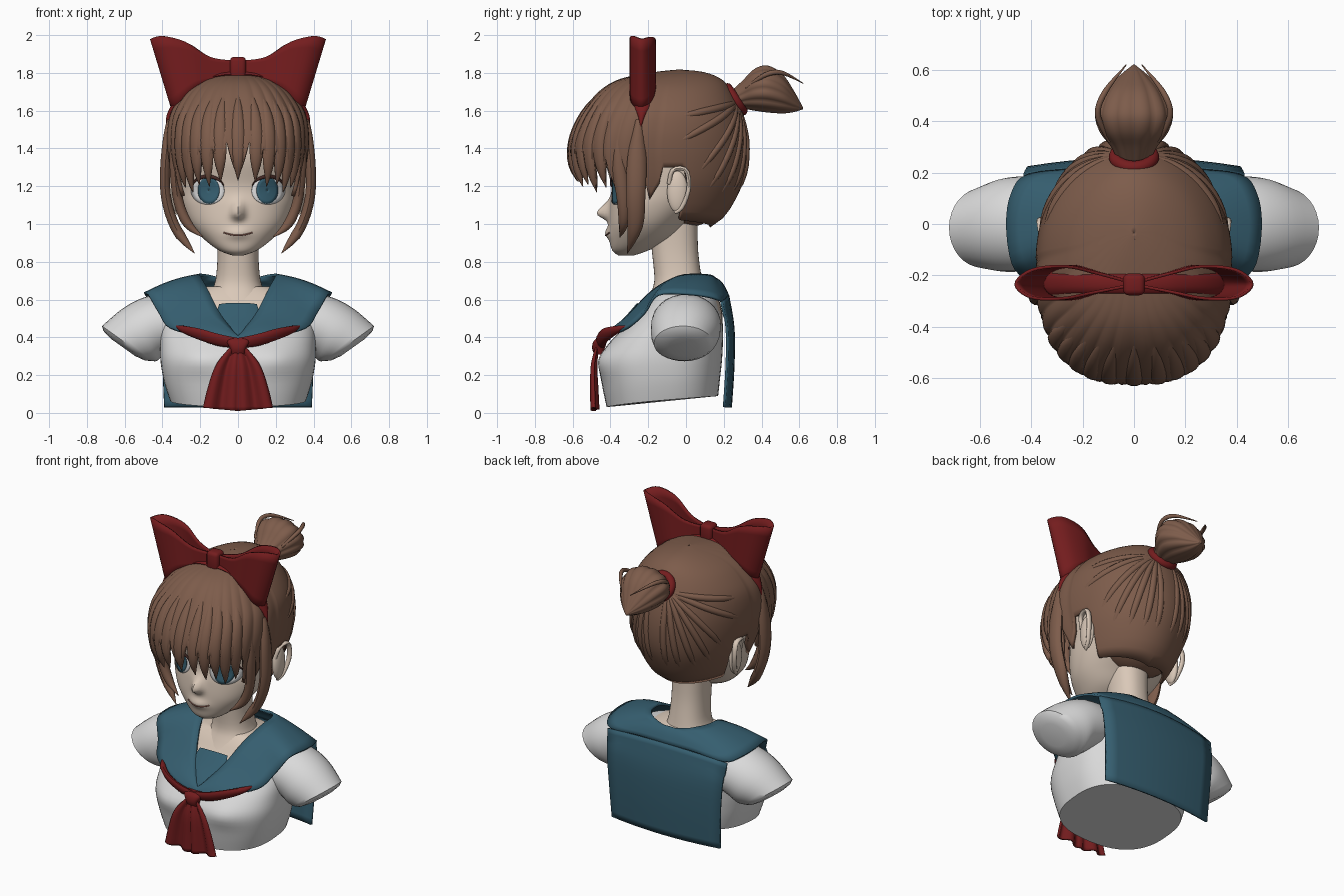
import bpy, bmesh, math
from mathutils import Vector
from mathutils.bvhtree import BVHTree

cube = bpy.data.objects.get("Cube")
if cube:
    bpy.data.objects.remove(cube, do_unlink=True)


def material(name, rgb):
    m = bpy.data.materials.new(name)
    m.use_nodes = True
    m.diffuse_color = (*rgb, 1)
    m.node_tree.nodes["Principled BSDF"].inputs["Base Color"].default_value = (*rgb, 1)
    return m


SKIN = material("skin", (0.70, 0.58, 0.48))
HAIR = material("brown hair", (0.205, 0.107, 0.07))
RED = material("red ribbon", (0.175, 0.012, 0.013))
BLUE = material("blue cloth", (0.036, 0.112, 0.16))
WHITE = material("white cloth", (0.70, 0.70, 0.70))
LASH = material("dark lash", (0.06, 0.022, 0.018))
LIP = material("lip line", (0.30, 0.13, 0.10))


def resample(keys, n):
    """Smooth curve through key tuples of any length."""
    k, m, out = [Vector(p) for p in keys], len(keys) - 1, []
    for i in range(n + 1):
        f = i / n * m
        j = min(int(f), m - 1)
        u = f - j
        a, b, c, d = k[max(j - 1, 0)], k[j], k[j + 1], k[min(j + 2, m)]
        out.append((b * 2 + (c - a) * u + (a * 2 - b * 5 + c * 4 - d) * u * u
                    + (b * 3 - a - c * 3 + d) * u ** 3) * 0.5)
    return out


def finish(ob, mirror=False, solid=0, angle=45):
    if mirror:
        ob.modifiers.new("mirror", "MIRROR").use_clip = True
    if solid:
        s = ob.modifiers.new("thickness", "SOLIDIFY")
        s.thickness, s.offset = solid, 0
    bpy.ops.object.select_all(action="DESELECT")
    ob.select_set(True)
    bpy.context.view_layer.objects.active = ob
    bpy.ops.object.shade_smooth_by_angle(angle=math.radians(angle))


def from_bmesh(name, bm, mat, **kw):
    bmesh.ops.recalc_face_normals(bm, faces=bm.faces)
    me = bpy.data.meshes.new(name)
    bm.to_mesh(me)
    bm.free()
    me.materials.append(mat)
    ob = bpy.data.objects.new(name, me)
    bpy.context.collection.objects.link(ob)
    finish(ob, **kw)
    return ob


def loft(name, rings, mat, caps=True, closed=True, **kw):
    bm = bmesh.new()
    rows = [[bm.verts.new(p) for p in r] for r in rings]
    n = len(rows[0])
    for a, b in zip(rows, rows[1:]):
        for i in range(n if closed else n - 1):
            j = (i + 1) % n
            bm.faces.new((a[i], a[j], b[j], b[i]))
    if caps and closed:
        bm.faces.new(rows[0])
        bm.faces.new(rows[-1])
    return from_bmesh(name, bm, mat, **kw)


def oval_point(t, z, rx, yf, yb, power=2.3):
    s, c = math.sin(t), math.cos(t)
    e = 2 / power
    return Vector((rx * math.copysign(abs(s) ** e, s),
                   (yf + yb) / 2 - (yb - yf) / 2 * math.copysign(abs(c) ** e, c), z))


def oval(key, n=64, power=2.3):
    return [oval_point(math.tau * i / n, *key, power) for i in range(n)]


def sweep(name, path, side, thick, mat, steps=16, n=10, **kw):
    """Flat tapered strand; path keys are x, y, z, half width."""
    pts, side, rings = resample(path, steps), Vector(side), []
    for i, p in enumerate(pts):
        tangent = (pts[min(i + 1, steps)] - pts[max(i - 1, 0)]).to_3d()
        normal = tangent.cross(side).normalized()
        w = max(p[3], 0.002)
        th = min(thick, w)
        rings.append([p.to_3d() + side * w * math.cos(a) + normal * th * math.sin(a)
                      for a in (math.tau * k / n for k in range(n))])
    loft(name, rings, mat, **kw)


def ball(name, centre, size, mat, **kw):
    bm = bmesh.new()
    bmesh.ops.create_uvsphere(bm, u_segments=32, v_segments=20, radius=1)
    for v in bm.verts:
        v.co = [c + s * q for c, s, q in zip(centre, size, v.co)]
    from_bmesh(name, bm, mat, **kw)


# Blouse body, with a sloped base, bust and skin inside the neckline
body = resample([(0.03, 0.36, -0.42, 0.17), (0.15, 0.392, -0.445, 0.18), (0.27, 0.41, -0.46, 0.19),
                 (0.36, 0.412, -0.415, 0.195), (0.45, 0.41, -0.33, 0.195), (0.54, 0.39, -0.245, 0.19),
                 (0.62, 0.33, -0.19, 0.165), (0.67, 0.18, -0.15, 0.12)], 28)
rings = [oval(k, power=2.6) for k in body]
for i, r in enumerate(rings):
    for p in r:
        p.z += 0.06 * (max(p.y + 0.42, 0) / 0.6) ** 0.7 * max(0, 1 - i / 8)
        if p.y < 0:
            p.y -= 0.02 * math.exp(-((abs(p.x) - 0.2) / 0.1) ** 2 - ((p.z - 0.28) / 0.07) ** 2)
torso = loft("blouse_body", rings, WHITE)
torso.data.materials.append(SKIN)
for f in torso.data.polygons:
    if f.center.z > 0.47 and abs(f.center.x) < 0.2:
        f.material_index = 1

# Short sleeves; keys are top x, z, bottom x, z, middle y, half depth
sleeve = []
for tx, tz, bx, bz, y, h in resample(
        [(0.32, 0.63, 0.34, 0.33, 0, 0.18), (0.47, 0.62, 0.40, 0.30, 0, 0.185),
         (0.60, 0.56, 0.43, 0.275, -0.005, 0.18), (0.72, 0.46, 0.46, 0.275, -0.015, 0.155)], 12):
    sleeve.append([Vector(((tx + bx) / 2 + (tx - bx) / 2 * math.sin(a), y + h * math.cos(a),
                           (tz + bz) / 2 + (tz - bz) / 2 * math.sin(a)))
                   for a in (math.tau * k / 32 for k in range(32))])
rim = sleeve[-1]
mid = sum(rim, Vector()) / len(rim)
for size, push in ((0.85, 0.012), (0.5, 0.02)):
    sleeve.append([mid + (p - mid) * size + Vector((push, 0, -push)) for p in rim])
loft("sleeves", sleeve, WHITE, mirror=True)

# Neck
loft("neck", [oval(k, 40) for k in resample(
    [(0.55, 0.19, -0.235, 0.11), (0.62, 0.155, -0.195, 0.1), (0.7, 0.12, -0.168, 0.085),
     (0.85, 0.108, -0.18, 0.065), (1.02, 0.115, -0.2, 0.06)], 16)], SKIN)

# Sailor collar: inner edge to outer edge, front to back
edges = resample([(0, -0.415, 0.40, 0, -0.44, 0.37), (0.05, -0.36, 0.46, 0.18, -0.41, 0.405),
                  (0.10, -0.29, 0.53, 0.36, -0.31, 0.45), (0.16, -0.17, 0.65, 0.42, -0.22, 0.53),
                  (0.20, -0.04, 0.72, 0.475, -0.15, 0.625), (0.20, 0.06, 0.73, 0.495, 0.0, 0.63),
                  (0.15, 0.13, 0.725, 0.475, 0.12, 0.615), (0.08, 0.155, 0.71, 0.41, 0.19, 0.595),
                  (0.04, 0.165, 0.705, 0.2, 0.212, 0.615), (0, 0.165, 0.705, 0, 0.222, 0.62)], 36)
grid = []
for e in edges:
    a, b = Vector(e[:3]), Vector(e[3:])
    grid.append([a.lerp(b, s / 6) + Vector((0, 0, 0.014 * math.sin(math.pi * s / 6))) for s in range(7)])
loft("collar", grid, BLUE, closed=False, mirror=True, solid=0.014)
flap = []
for z, y, w in resample([(0.62, 0.222, 0.43), (0.45, 0.25, 0.415), (0.25, 0.25, 0.40), (0.03, 0.236, 0.39)], 12):
    flap.append([Vector((x * w, y - 0.034 * x * x, z - 0.03 * x * x * (z > 0.5))) for x in (0, 0.2, 0.4, 0.6, 0.8, 1)])
loft("collar_back_flap", flap, BLUE, closed=False, mirror=True, solid=0.014)
sweep("collar_inset", [(0, -0.25, 0.575, 0.10), (0, -0.315, 0.5, 0.115), (0, -0.375, 0.44, 0.07),
                       (0, -0.415, 0.39, 0.03)], (1, 0, 0), 0.012, BLUE)

# Neck scarf: band, knot and two softly folded tails
sweep("scarf_band", [(0, -0.455, 0.37, 0.03), (0.1, -0.45, 0.385, 0.036), (0.2, -0.425, 0.415, 0.034),
                     (0.28, -0.37, 0.44, 0.022), (0.33, -0.31, 0.46, 0.004)], (0, -0.45, 0.89), 0.018, RED, mirror=True)
loft("scarf_knot", [oval(k, 24, 3) for k in resample(
    [(0.31, 0.035, -0.485, -0.44), (0.34, 0.042, -0.497, -0.43), (0.375, 0.06, -0.492, -0.42),
     (0.395, 0.055, -0.475, -0.42)], 8)], RED)
tails = []
for z, w, y in resample([(0.35, 0.035, -0.47), (0.25, 0.115, -0.487), (0.12, 0.16, -0.485), (0.01, 0.185, -0.482)], 10):
    tails.append([Vector((w * c / 12, y - 0.1 * w * math.sin(c * math.pi / 4), z + 0.018 * c / 12 * (z < 0.03)))
                  for c in range(13)])
loft("scarf_tails", tails, RED, closed=False, mirror=True, solid=0.012)

# Head with a small nose and lips
head_keys = resample([(0.832, 0.025, -0.355, -0.28), (0.86, 0.10, -0.39, -0.2), (0.92, 0.18, -0.405, -0.08),
                      (1.0, 0.25, -0.41, 0), (1.1, 0.295, -0.405, 0.1), (1.2, 0.315, -0.395, 0.18),
                      (1.35, 0.33, -0.43, 0.24), (1.5, 0.32, -0.42, 0.26), (1.65, 0.25, -0.35, 0.19),
                      (1.74, 0.1, -0.2, 0.05)], 70)
rings = [oval(k, 128, 2.15) for k in head_keys]
for p in (p for r in rings for p in r):
    if p.y < -0.2:
        spread = 0.055 if p.z > 1.055 else 0.03
        p.y -= 0.065 * math.exp(-(p.x / 0.032) ** 2 - ((p.z - 1.055) / spread) ** 2)
        p.y -= 0.02 * math.exp(-(p.x / 0.06) ** 2 - ((p.z - 0.95) / 0.03) ** 2)
head = loft("head", rings, SKIN)
tree = BVHTree.FromPolygons([v.co for v in head.data.vertices], [list(f.vertices) for f in head.data.polygons])


def on_face(x, z, lift):
    hit = tree.ray_cast(Vector((x, -2, z)), Vector((0, 1, 0)))[0]
    return Vector((x, hit.y - lift, z))


def face_plate(name, x, z, rx, rz, lift, mat):
    rings = [[on_face(x + rx * r * math.cos(a), z + rz * r * math.sin(a), lift)
              for a in (math.tau * k / 32 for k in range(32))] for r in (1, 0.75, 0.5, 0.25, 0.02)]
    loft(name, rings, mat, caps=False, mirror=True, solid=0.003)


face_plate("eye_whites", 0.16, 1.175, 0.088, 0.072, 0.003, WHITE)
face_plate("irises", 0.155, 1.178, 0.057, 0.071, 0.006, BLUE)
arc = [math.radians(a) for a in (15, 50, 90, 130, 160)]
sweep("upper_lashes", [(*on_face(0.16 + 0.092 * math.cos(a), 1.175 + 0.078 * math.sin(a), 0.006),
                        0.003 + 0.007 * math.sin(a)) for a in arc], (0, 0, 1), 0.006, LASH, mirror=True)
sweep("mouth", [(*on_face(x, 0.94 + 2.6 * x * x, 0.001), 0.004) for x in (-0.075, -0.04, 0, 0.04, 0.075)],
      (0, 0, 1), 0.004, LIP)

# Ears with a raised rim
ball("ears", (0.325, -0.045, 1.17), (0.028, 0.055, 0.11), SKIN, mirror=True)
sweep("ear_rims", [(0.33, -0.09, 1.21, 0.012), (0.35, -0.07, 1.285, 0.016), (0.36, 0, 1.285, 0.018),
                   (0.36, 0.015, 1.19, 0.016), (0.34, -0.02, 1.09, 0.013), (0.325, -0.06, 1.06, 0.01)],
      (1, 0, 0), 0.012, SKIN, mirror=True)

# Hair shell: an envelope by height, with a jagged fringe and grooves
envelope = resample([(0.97, 0.20, -0.5, 0.09), (1.05, 0.27, -0.55, 0.20), (1.2, 0.33, -0.57, 0.285),
                     (1.3, 0.355, -0.602, 0.315), (1.4, 0.37, -0.612, 0.322), (1.5, 0.37, -0.585, 0.312),
                     (1.6, 0.345, -0.53, 0.285), (1.7, 0.27, -0.445, 0.235), (1.76, 0.18, -0.34, 0.18),
                     (1.795, 0.08, -0.16, 0.09), (1.808, 0.0005, -0.0355, -0.0345)], 80)
STEP = 0.19


def hair_point(t, z, grow=1.0):
    for a, b in zip(envelope, envelope[1:]):
        if z <= b[0]:
            break
    k = a.lerp(b, min(max((z - a[0]) / (b[0] - a[0]), 0), 1))
    p = oval_point(t, *k, 2.55 if math.cos(t) > 0 else 2)
    return Vector((p.x * grow, -0.13 + (p.y + 0.13) * grow, z))


def hair_edge(t):
    t = abs(t)
    f = t / STEP + 0.5
    tooth = (1 - abs(2 * (f % 1) - 1)) ** 0.8
    if t < 1.05:
        return 1.45 - 0.2 * tooth + 0.03 * math.sin(3 * int(f)) - 0.06 * t
    if t < 1.615:
        return 1.32 - 0.19 * tooth
    back = min(max((t - 1.87) / 0.1, 0), 1)
    return 1.3 - 0.27 * back - 0.04 * back * (t - 1.87) / 1.27


def groove(t, s):
    if abs(t) > 1.615:
        return 1
    return 1 + 0.022 * min(s * 2, 1) * (abs(math.sin(t * math.pi / STEP / 1.03)) - 0.4)


angles = [math.tau * i / 256 - math.pi for i in range(256)]
loft("hair_shell", [[hair_point(t, 1.808 - (1.808 - hair_edge(t)) * (j / 30) ** 1.8, groove(t, j / 30))
                     for t in angles] for j in range(31)], HAIR, caps=False, solid=0.02, angle=60)
ball("nape_hair", (0, 0.01, 1.19), (0.265, 0.21, 0.205), HAIR)

# Fringe strands, one on each point of the jagged edge
for i in range(-5, 6):
    t = i * STEP
    tip = hair_edge(t) - 0.02
    path = [(*hair_point(t * (0.9 + 0.1 * s), 1.7 - (1.7 - tip) * s, 1.0), w)
            for s, w in ((0, 0.006), (0.25, 0.03), (0.5, 0.038), (0.75, 0.032), (1, 0.002))]
    sweep("fringe_strand", path, (math.cos(t), math.sin(t), 0), 0.02, HAIR)

# Swept-back strands that gather at the ponytail
for t_end, z_end in ((1.7, 1.56), (1.65, 1.4), (1.95, 1.22), (2.1, 1.07), (2.4, 1.04), (2.7, 1.01), (2.98, 1.0)):
    path = [(*hair_point(2.98 + (t_end - 2.98) * s, 1.64 + (z_end - 1.64) * s ** 1.4), w)
            for s, w in ((0, 0.012), (0.25, 0.019), (0.5, 0.022), (0.75, 0.02), (1, 0.008))]
    m = (2.98 + t_end) / 2
    sweep("swept_back_strands", path, (math.sin(m), -math.cos(m), 0), 0.03, HAIR, mirror=True)

# Long side strands
for path in ([(0.355, -0.25, 1.55, 0.02), (0.382, -0.26, 1.35, 0.05), (0.382, -0.265, 1.15, 0.05),
              (0.33, -0.27, 0.98, 0.04), (0.23, -0.31, 0.845, 0.002)],
             [(0.33, -0.36, 1.5, 0.02), (0.335, -0.35, 1.3, 0.04), (0.315, -0.33, 1.12, 0.035),
              (0.265, -0.33, 1.0, 0.026), (0.185, -0.35, 0.93, 0.002)]):
    sweep("side_strands", path, (0, 1, 0), 0.028, HAIR, mirror=True)

# Ponytail, loose strands and tie
tail = []
for y, z, rx, rz in resample([(0.24, 1.655, 0.06, 0.05), (0.30, 1.685, 0.09, 0.075), (0.36, 1.71, 0.135, 0.11),
                              (0.43, 1.715, 0.152, 0.125), (0.51, 1.69, 0.12, 0.105), (0.57, 1.65, 0.065, 0.058),
                              (0.62, 1.612, 0.004, 0.004)], 24):
    tail.append([Vector((rx * g * math.cos(a), y, z + rz * g * math.sin(a)))
                 for a, g in ((math.tau * i / 72, 0.95 + 0.07 * abs(math.sin(math.pi * i / 6))) for i in range(72))])
loft("ponytail", tail, HAIR, angle=60)
sweep("ponytail_strands", [(0.09, 0.32, 1.72, 0.012), (0.14, 0.42, 1.79, 0.014), (0.115, 0.51, 1.80, 0.012),
                           (0.03, 0.62, 1.745, 0.002)], (0, 0, 1), 0.012, HAIR, mirror=True)
bpy.ops.mesh.primitive_torus_add(location=(0, 0.26, 1.66), rotation=(-0.98, 0, 0), major_radius=0.072,
                                 minor_radius=0.026, major_segments=40, minor_segments=12)
tie = bpy.context.object
tie.name = "hair_tie"
tie.data.materials.append(RED)
finish(tie)

# Bow loops: ribbon folded at the outer end; keys are top x, z, bottom x, z, y
loop = []
for tx, tz, bx, bz, y in resample(
        [(0.02, 1.865, 0.02, 1.785, -0.24), (0.15, 1.885, 0.14, 1.755, -0.265), (0.28, 1.965, 0.23, 1.71, -0.29),
         (0.40, 1.995, 0.31, 1.63, -0.285), (0.46, 1.98, 0.345, 1.6, -0.235), (0.40, 1.99, 0.31, 1.64, -0.18),
         (0.27, 1.96, 0.23, 1.71, -0.165), (0.15, 1.885, 0.14, 1.76, -0.19), (0.02, 1.86, 0.02, 1.79, -0.225)], 40):
    loop.append([Vector((tx, y, tz)).lerp(Vector((bx, y, bz)), s / 6) for s in range(7)])
loft("bow_loops", loop, RED, closed=False, mirror=True, solid=0.012)
bm = bmesh.new()
bmesh.ops.create_cube(bm, size=1)
for v in bm.verts:
    v.co = Vector((v.co.x * 0.085, v.co.y * 0.085 - 0.235, v.co.z * 0.12 + 1.825))
bmesh.ops.bevel(bm, geom=bm.edges[:], offset=0.022, segments=3, affect="EDGES", profile=0.5)
from_bmesh("bow_knot", bm, RED)
sweep("headband", [(0, -0.23, 1.795, 0.04), (0.13, -0.23, 1.78, 0.04), (0.25, -0.23, 1.715, 0.04),
                   (0.33, -0.23, 1.635, 0.045), (0.362, -0.235, 1.575, 0.02), (0.38, -0.24, 1.515, 0.003)],
      (0, 1, 0), 0.016, RED, mirror=True)
